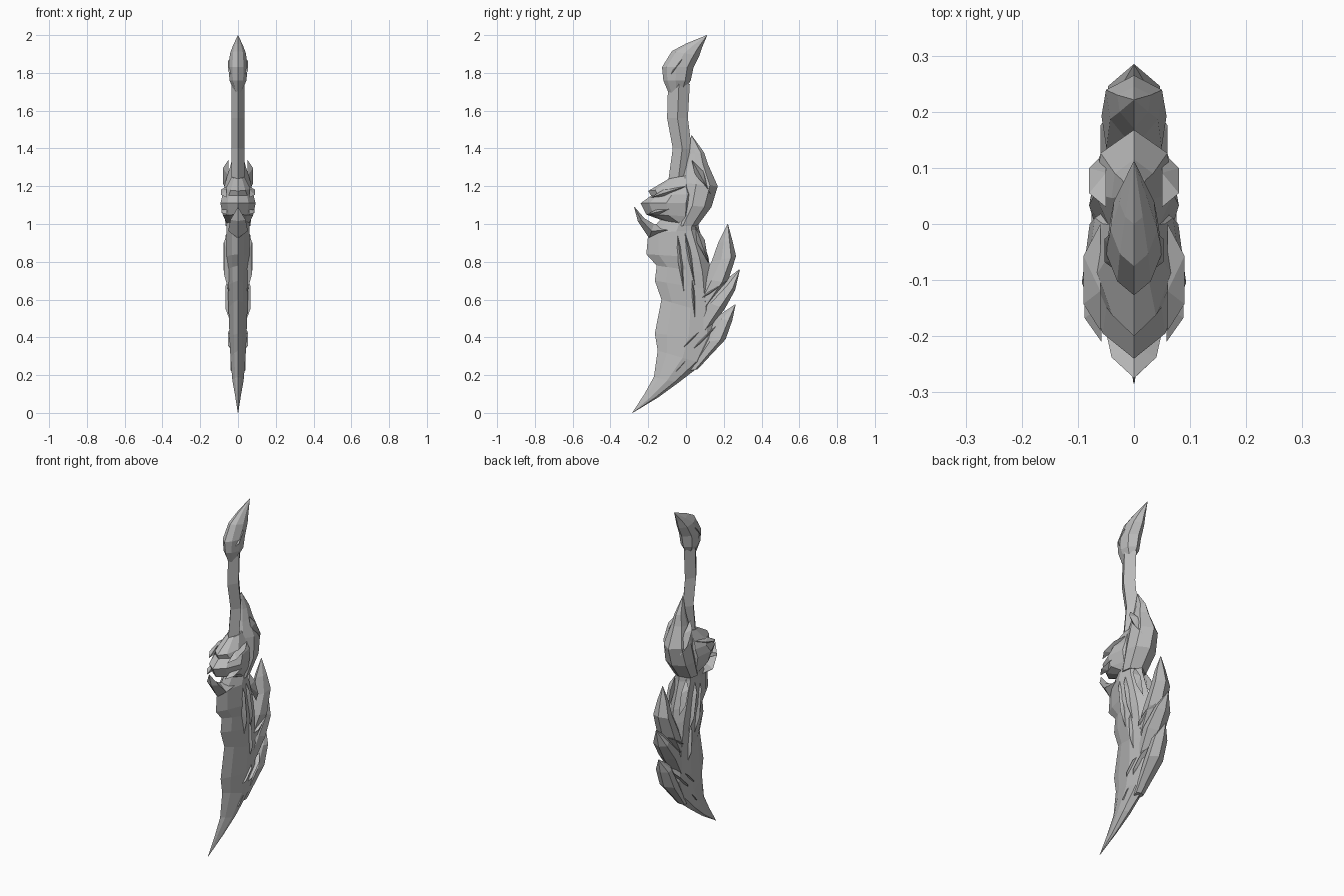
import bpy
import bmesh
from mathutils import Vector

cube = bpy.data.objects.get("Cube")
if cube:
    bpy.data.objects.remove(cube, do_unlink=True)

stone = bpy.data.materials.new("stone_grey")
stone.use_nodes = True
GREY = (0.5, 0.5, 0.5, 1)
stone.diffuse_color = GREY
stone.node_tree.nodes["Principled BSDF"].inputs["Base Color"].default_value = GREY


def finish(name, bm):
    """Turn a bmesh into a flat shaded object."""
    bmesh.ops.recalc_face_normals(bm, faces=bm.faces)
    mesh = bpy.data.meshes.new(name)
    bm.to_mesh(mesh)
    bm.free()
    mesh.materials.append(stone)
    obj = bpy.data.objects.new(name, mesh)
    bpy.context.collection.objects.link(obj)
    return obj


def loft(name, section, rows):
    """Loft a mirrored section along rows of
    (front y, front z, back y, back z, half width), in hundredths.
    The section lists (fraction front to back, width factor)."""
    bm = bmesh.new()
    outline = section + [(f, -k) for f, k in reversed(section) if k]
    rings = []
    for fy, fz, by, bz, width in rows:
        front, back = Vector((0, fy, fz)), Vector((0, by, bz))
        ring = []
        for fraction, factor in outline:
            point = front.lerp(back, fraction)
            point.x = width * factor
            ring.append(bm.verts.new(point / 100))
        rings.append(ring)
    count = len(outline)
    for low, high in zip(rings, rings[1:]):
        for i in range(count):
            j = (i + 1) % count
            bm.faces.new((low[i], low[j], high[j], high[i]))
    bm.faces.new(rings[0])
    bm.faces.new(rings[-1])
    return finish(name, bm)


def shard(name, start, end, width, height, bend=0.4):
    """Raised splinter on both flanks, reaching out to x = height."""
    bm = bmesh.new()
    a, b = Vector((0, *start)), Vector((0, *end))
    across = Vector((1, 0, 0)).cross(b - a).normalized() * width
    middle = a.lerp(b, bend)
    for side in (1, -1):
        base = Vector((side * (height - 3), 0, 0))
        rim = [bm.verts.new((p + base) / 100)
               for p in (a, middle + across, b, middle - across)]
        crest = [bm.verts.new((a.lerp(b, t) + Vector((side * height, 0, 0))) / 100)
                 for t in (0.25, 0.7)]
        a0, left, b0, right = rim
        for face in ((a0, left, crest[0]), (left, crest[1], crest[0]),
                     (left, b0, crest[1]), (b0, right, crest[1]),
                     (right, crest[0], crest[1]), (right, a0, crest[0]),
                     (a0, right, b0, left)):
            bm.faces.new(face)
    return finish(name, bm)


DIAMOND = [(0, 0), (0.5, 1), (1, 0)]
BLUNT = [(0, 0), (0.4, 0.85), (0.8, 1), (1, 0)]
EDGED = [(0, 0), (0.2, 0.5), (0.55, 1), (0.85, 0.8), (1, 0)]
LUMP = [(0, 0), (0.15, 0.6), (0.45, 1), (0.8, 0.85), (1, 0)]

# Blade with a wavy cutting edge
loft("blade", EDGED, [
    (-28.5, 0, -28.3, 0, 0.1), (-22, 10, -15, 8, 1.5),
    (-17, 19, -4, 16, 3), (-15, 33, 9, 26, 4),
    (-16.5, 42, 16, 39, 4.5), (-13, 60, 15, 52, 5),
    (-16.5, 70, 14, 65, 5.5), (-15.5, 78, 13, 74, 6),
    (-21, 84, 12, 82, 6.4), (-20, 95, 7, 97, 6.2), (-12, 104, 6, 104, 6)])

# Spikes along the blade's back
loft("lower_back_spike", BLUNT, [
    (0, 22, 6, 23, 2.5), (7, 37, 21, 39, 4.8),
    (15, 50, 24.5, 49, 4.2), (26, 57.5, 26.2, 57, 0.1)])
loft("middle_back_spike", BLUNT, [
    (2, 43, 12, 44, 4), (8, 60, 20.5, 55, 5.6),
    (19, 69, 26, 65, 4.6), (28.2, 76, 28.5, 75.6, 0.1)])
loft("upper_back_spike", BLUNT, [
    (2, 55, 12, 56, 4), (8, 71, 22, 69, 5.8),
    (13.5, 80, 26.5, 83, 5), (17, 90, 24.5, 91.5, 3),
    (22, 100, 22.2, 100, 0.1)])

# Guard: rear column, front lobe and claw
loft("guard_rear", LUMP, [
    (2.8, 147, 3, 147, 0.1), (1, 137, 9.5, 138, 2.4),
    (-1, 130, 11.5, 132, 4), (-4, 122, 16.8, 120, 7),
    (-5, 110, 13.5, 109, 8), (-8, 99, 6, 99, 6.5)])
loft("guard_front", LUMP, [
    (-9, 124, 2, 126, 3.5), (-20, 117.5, 5, 120, 6.5),
    (-18.5, 115, 6, 116, 8.2), (-24, 111, 6, 111, 9.3),
    (-21, 105, 5, 104, 8), (-10, 101, 4, 100, 6)])
loft("guard_claw", DIAMOND, [
    (-6, 99, -8, 95, 4.5), (-17, 100, -19.5, 92.5, 5.2),
    (-22, 103, -25.5, 101.5, 4), (-27.2, 109, -27.5, 109, 0.1)])

# Grip and hooked pommel
loft("handle", DIAMOND, [
    (-10, 116, 1, 116, 3.5), (-9.5, 122, 1, 122, 3.5),
    (-7, 140, 3, 140, 3.5), (-10, 156, 1, 156, 3.5),
    (-9.5, 174, 2, 174, 3.5)])
loft("pommel", LUMP, [
    (-9, 169, 0, 172, 2), (-12, 176, 2.5, 176, 4.5),
    (-12.7, 183, 4, 183, 5), (-7.5, 191.5, 7, 189, 4.2),
    (0, 195.5, 8.5, 193.5, 2.6), (11, 200, 11.2, 199.8, 0.1)])

# Splinters running down the flanks
for name, start, end, width, height in (
        ("long_splinter", (-1, 98), (5, 66), 1.6, 7.6),
        ("lower_splinter", (3, 74), (5, 47), 1.3, 6.6),
        ("front_splinter", (-5, 99), (-1, 63), 2, 7.5),
        ("rear_splinter", (5, 99), (12, 79), 2.2, 6.6),
        ("tip_splinter", (-7, 20), (2, 30), 0.9, 4),
        ("small_splinter", (-3, 33), (9, 45), 1, 5.4),
        ("slanted_splinter", (2, 32), (17, 47), 1, 5.4),
        ("spike_splinter", (7, 60), (22, 70), 1.2, 6),
        ("guard_brow", (-19, 114), (0, 120), 1.8, 9),
        ("guard_cheek", (-21, 105), (-4, 109), 1.6, 8.8),
        ("guard_rear_plate", (3, 134), (13, 116), 2.4, 8),
        ("pommel_brow", (-9, 178), (0, 190), 1.4, 5.3)):
    shard(name, start, end, width, height)
